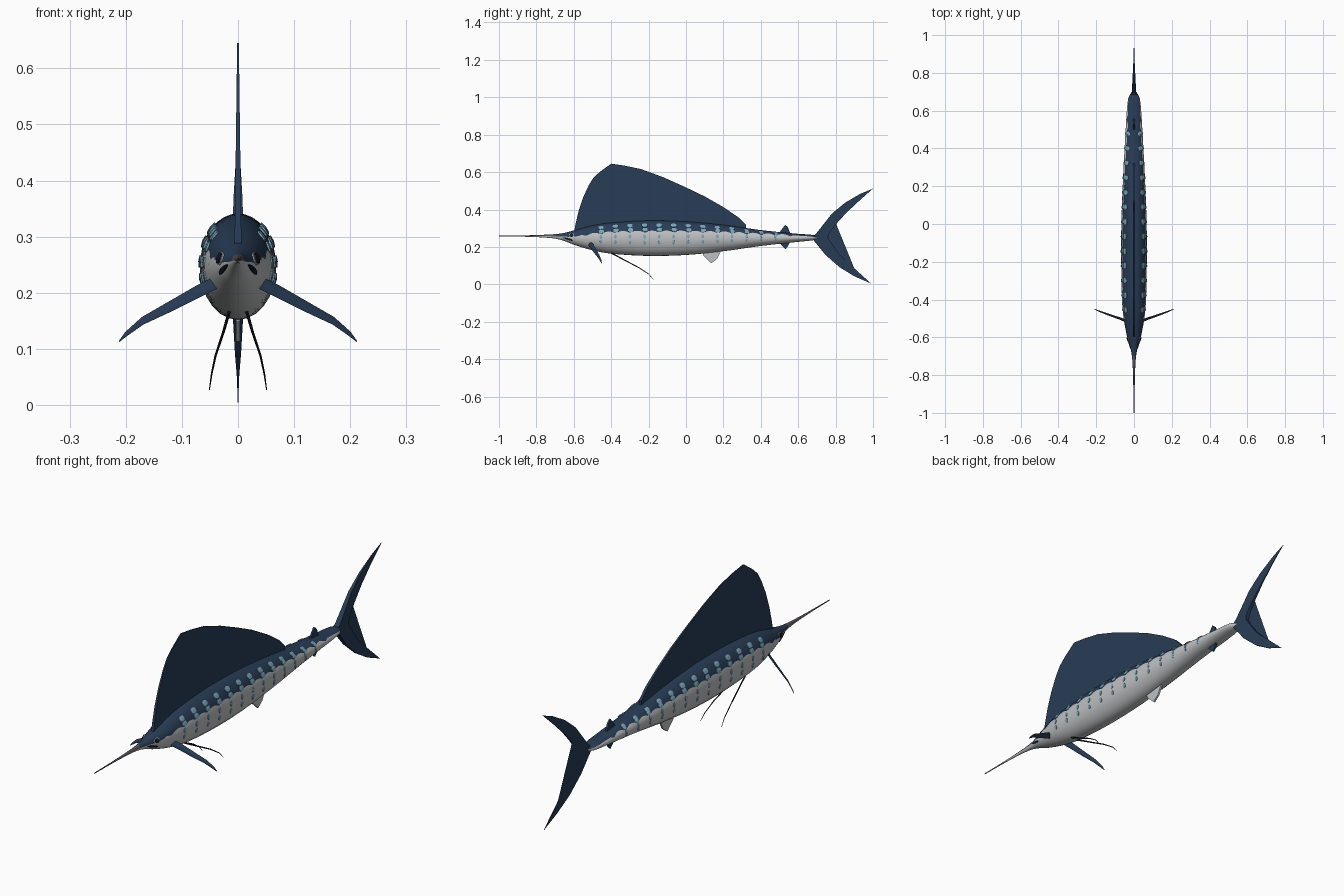
import bpy, bmesh, math
from mathutils import Vector

if "Cube" in bpy.data.objects:
    bpy.data.objects.remove(bpy.data.objects["Cube"])


def material(name, rgb):
    m = bpy.data.materials.new(name)
    m.diffuse_color = (*rgb, 1)
    m.use_nodes = True
    m.node_tree.nodes["Principled BSDF"].inputs["Base Color"].default_value = m.diffuse_color
    return m


NAVY = material("navy back", (0.021, 0.045, 0.092))
GREY = material("silver belly", (0.52, 0.53, 0.54))
BLUE = material("pale blue spots", (0.19, 0.38, 0.50))
BILL = material("dusky bill", (0.10, 0.085, 0.11))
DARK = material("near black", (0.008, 0.012, 0.02))

# Body stations: y, top z, bottom z, half width, colour border z
STATIONS = [
    (-1.0, .260, .256, .002, .258), (-.85, .262, .254, .004, .258),
    (-.72, .267, .247, .009, .257), (-.66, .273, .235, .018, .255),
    (-.6, .288, .212, .036, .255), (-.5, .315, .182, .055, .270),
    (-.4, .330, .164, .064, .279), (-.2, .341, .152, .068, .283),
    (0, .336, .157, .067, .283), (.2, .318, .177, .060, .279),
    (.4, .290, .205, .050, .270), (.6, .270, .227, .038, .260),
    (.67, .265, .234, .029, .255), (.70, .258, .240, .012, .250)]
PITCH = 0.0778      # spacing of the spot columns
FIRST = -0.455


def station(y):
    """Smoothly interpolated top, bottom, half width and border at y."""
    s = STATIONS
    i = max(k for k in range(len(s) - 1) if s[k][0] <= y or k == 0)
    h = s[i + 1][0] - s[i][0]
    t = min(1, max(0, (y - s[i][0]) / h))

    def slope(k, c):
        a, b = s[max(k - 1, 0)], s[min(k + 1, len(s) - 1)]
        return (b[c] - a[c]) / (b[0] - a[0])
    out = []
    for c in range(1, 5):
        p, q = s[i][c], s[i + 1][c]
        m, n = slope(i, c) * h, slope(i + 1, c) * h
        out.append((2*t**3 - 3*t*t + 1)*p + (t**3 - 2*t*t + t)*m
                   + (3*t*t - 2*t**3)*q + (t**3 - t*t)*n)
    return out


def surface(y, angle, side=1, lift=0.0):
    top, bot, w, _ = station(y)
    w, h = max(w, .0015), max((top - bot) / 2, .0015)
    c, s = math.cos(angle), math.sin(angle)
    n = Vector((c / w, s / h)).normalized() * lift
    return (side * (w * c + n.x), y, (top + bot) / 2 + h * s + n.y)


def angle_at(y, z):
    top, bot = station(y)[:2]
    return math.asin(max(-.97, min(.97, (2*z - top - bot) / (top - bot))))


def finish(name, bm, mats, smooth=None):
    bmesh.ops.recalc_face_normals(bm, faces=bm.faces)
    me = bpy.data.meshes.new(name)
    bm.to_mesh(me)
    bm.free()
    for m in mats:
        me.materials.append(m)
    ob = bpy.data.objects.new(name, me)
    bpy.context.collection.objects.link(ob)
    if smooth:
        bpy.ops.object.select_all(action='DESELECT')
        ob.select_set(True)
        bpy.context.view_layer.objects.active = ob
        bpy.ops.object.shade_smooth_by_angle(angle=math.radians(smooth))
    return ob


# Body with bill: rings whose border vertex follows the scalloped colour line
def build_body():
    bm = bmesh.new()
    up, low, count = 6, 8, 190
    rings = []
    for k in range(count + 1):
        y = -1 + 1.7 * k / count
        wave = abs(math.sin(math.pi * (y - FIRST) / PITCH)) - .6
        z = station(y)[3] + (.010 * wave if -.57 < y < .58 else 0)
        b = angle_at(y, z)
        half = [math.pi/2 + (b - math.pi/2) * i / up for i in range(up + 1)]
        half += [b + (-math.pi/2 - b) * i / low for i in range(1, low + 1)]
        pts = [surface(y, a) for a in half]
        pts += [surface(y, a, -1) for a in half[-2:0:-1]]
        rings.append([bm.verts.new(p) for p in pts])
    n = len(rings[0])
    for r, q in zip(rings, rings[1:]):
        for i in range(n):
            f = bm.faces.new((r[i], r[(i+1) % n], q[(i+1) % n], q[i]))
            upper = i < up or i >= n - up
            bill = r[i].co.y < -.7
            f.material_index = (2 if bill else 0) if upper else 1
    bm.faces.new(rings[0])
    bm.faces.new(rings[-1])
    finish("body", bm, [NAVY, GREY, BILL], 50)


# Thin patches that follow the body skin; each is (y, z, half length, half height, tilt)
def skin_patches(name, patches, mat, lift=.003, sides=10, power=1.0):
    bm = bmesh.new()
    for y0, z0, ry, rz, tilt in patches:
        a0 = angle_at(y0, z0)
        top, bot, w, _ = station(y0)
        arc = math.hypot(w * math.sin(a0), (top - bot) / 2 * math.cos(a0))
        for side in (1, -1):
            rim, skirt = [], []
            for i in range(sides):
                t = 2 * math.pi * i / sides
                c, s = math.cos(t), math.sin(t)
                u = math.copysign(abs(c) ** power, c) * ry
                v = math.copysign(abs(s) ** power, s) * rz
                y = y0 + u * math.cos(tilt) - v * math.sin(tilt)
                a = a0 + (u * math.sin(tilt) + v * math.cos(tilt)) / arc
                rim.append(bm.verts.new(surface(y, a, side, lift)))
                skirt.append(bm.verts.new(surface(y, a, side, -.002)))
            mid = bm.verts.new(surface(y0, a0, side, lift + .001))
            for i in range(sides):
                j = (i + 1) % sides
                bm.faces.new((rim[i], rim[j], mid))
                bm.faces.new((skirt[i], skirt[j], rim[j], rim[i]))
    finish(name, bm, [mat])


# Flat fin in the middle plane, with a thickness rule
def fin(name, outline, thick, mat):
    bm = bmesh.new()
    sides = [[bm.verts.new((s * thick(y, z), y, z)) for y, z in outline] for s in (1, -1)]
    for ring in sides:
        bm.faces.new(ring)
    n = len(outline)
    for i in range(n):
        j = (i + 1) % n
        bm.faces.new((sides[0][i], sides[0][j], sides[1][j], sides[1][i]))
    bmesh.ops.triangulate(bm, faces=[f for f in bm.faces if len(f.verts) > 4])
    finish(name, bm, [mat])


# Tapered blade along a path of (x, y, z, half chord, half thickness)
def blade(name, path, chord, mat):
    for side, label in ((1, "right"), (-1, "left")):
        bm = bmesh.new()
        rings = []
        ax = Vector((path[-1][0] - path[0][0], path[-1][1] - path[0][1], path[-1][2] - path[0][2]))
        cd = Vector(chord).normalized()
        nd = ax.cross(cd).normalized()
        for x, y, z, c, t in path:
            ring = []
            for i in range(8):
                a = math.pi * i / 4
                p = Vector((x, y, z)) + cd * c * math.cos(a) + nd * t * math.sin(a)
                ring.append(bm.verts.new((p.x * side, p.y, p.z)))
            rings.append(ring)
        for r, q in zip(rings, rings[1:]):
            for i in range(8):
                bm.faces.new((r[i], r[(i+1) % 8], q[(i+1) % 8], q[i]))
        bm.faces.new(rings[0])
        bm.faces.new(rings[-1])
        finish(f"{label}_{name}", bm, [mat], 50)


build_body()

# Columns of spots: paired blocks on the back, small ovals on the belly
back, belly = [], []
for k in range(13):
    y = FIRST + k * PITCH
    top, bot, w, edge = station(y)
    d = top - edge
    size = .5 + .5 * min(1, (top - bot) / .17)
    back += [(y, edge + d * .55, .015 * size, .0115 * size, 0),
             (y + .003, edge + d * .14, .014 * size, .011 * size, 0)]
    belly += [(y, edge - (edge - bot) * f, .007 * size, .011 * size, 0) for f in (.21, .46)]
skin_patches("back_spots", back, BLUE, power=.7)
skin_patches("belly_spots", belly, BLUE, lift=.002)

# Face details
skin_patches("eye_rings", [(-.612, .261, .014, .012, 0)], GREY, lift=.002, sides=14)
skin_patches("eyes", [(-.612, .261, .010, .009, 0)], DARK, lift=.005, sides=14)
skin_patches("mouth_slots", [(-.632, .243, .028, .004, -.12)], DARK, lift=.003)

# Sail
fin("sail_fin", [(-.60, .27), (-.59, .325), (-.575, .39), (-.55, .465), (-.52, .53), (-.495, .57),
                 (-.46, .602), (-.40, .645), (-.33, .635), (-.24, .616), (-.12, .572), (0, .518),
                 (.1, .47), (.2, .413), (.28, .358), (.32, .318), (.32, .28), (0, .30), (-.4, .30)],
    lambda y, z: max(.0015, .006 - .013 * (z - .3)), NAVY)

# Crescent tail
fin("tail_fin", [(.67, .25), (.695, .27), (.735, .32), (.78, .378), (.85, .436), (.93, .483),
                 (1.0, .512), (.93, .45), (.86, .385), (.805, .325), (.77, .28), (.757, .25),
                 (.775, .217), (.825, .155), (.90, .085), (.99, .004), (.90, .043), (.82, .092),
                 (.745, .158), (.70, .215)],
    lambda y, z: max(.001, .013 - .05 * (y - .67)), NAVY)

# Small rear fins above and below the tail stalk
fin("rear_upper_fin", [(.49, .262), (.505, .285), (.53, .318), (.545, .305), (.56, .265)],
    lambda y, z: .004, NAVY)
fin("rear_lower_fin", [(.49, .235), (.51, .21), (.532, .188), (.545, .203), (.56, .238)],
    lambda y, z: .004, NAVY)
fin("belly_fin", [(.08, .19), (.095, .15), (.135, .113), (.165, .135), (.19, .185)],
    lambda y, z: .004, GREY)

# Side fins and trailing belly feelers
blade("side_fin", [(.04, -.515, .218, .013, .004), (.07, -.502, .203, .013, .004),
                   (.12, -.485, .176, .011, .003), (.17, -.467, .150, .008, .0025),
                   (.20, -.455, .126, .005, .002), (.212, -.45, .113, .001, .001)],
      (.15, .5, .85), NAVY)
blade("belly_feeler", [(.015, -.40, .168, .004, .003), (.026, -.33, .130, .003, .0025),
                       (.040, -.25, .088, .0025, .002), (.047, -.20, .055, .0018, .0015),
                       (.051, -.175, .027, .0008, .0008)],
      (0, .5, .85), DARK)
